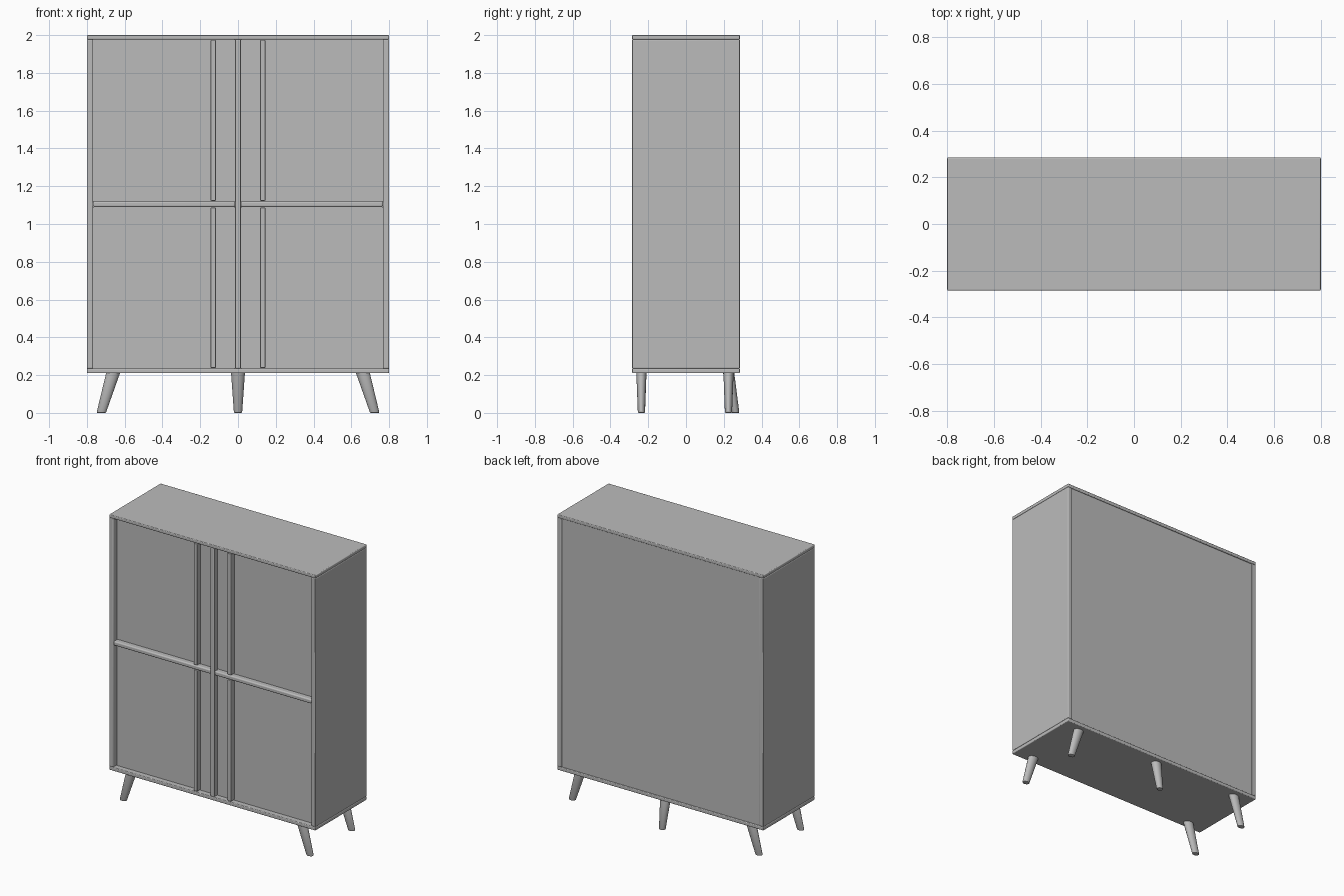
import bpy
import bmesh
import math
from mathutils import Matrix, Vector

cube = bpy.data.objects.get("Cube")
if cube:
    bpy.data.objects.remove(cube, do_unlink=True)

GREY = (0.5, 0.5, 0.5, 1.0)
mat = bpy.data.materials.new("plain grey")
mat.use_nodes = True
mat.diffuse_color = GREY
mat.node_tree.nodes["Principled BSDF"].inputs["Base Color"].default_value = GREY

# Overall cabinet limits
W, FRONT, BACK = 0.8, -0.285, 0.285
Z_LOW, Z_FLOOR, Z_ROOF, Z_TOP = 0.21, 0.235, 1.977, 2.0
SIDE, DIV = 0.033, 0.015
RAIL_LOW, RAIL_TOP = 1.09, 1.12
DOOR = FRONT + 0.038


def finish(name, bm, bevel=0.0):
    mesh = bpy.data.meshes.new(name)
    bm.to_mesh(mesh)
    bm.free()
    obj = bpy.data.objects.new(name, mesh)
    bpy.context.collection.objects.link(obj)
    mesh.materials.append(mat)
    if bevel:
        mod = obj.modifiers.new("soft edges", "BEVEL")
        mod.width, mod.segments = bevel, 3
    bpy.ops.object.select_all(action="DESELECT")
    obj.select_set(True)
    bpy.context.view_layer.objects.active = obj
    bpy.ops.object.shade_smooth_by_angle(angle=math.radians(35))
    return obj


def box(name, x, y, z, bevel=0.0):
    """Box between pairs of limits on each axis."""
    lows, highs = zip(x, y, z)
    centre = (Vector(lows) + Vector(highs)) / 2
    size = Vector(highs) - Vector(lows)
    bm = bmesh.new()
    bmesh.ops.create_cube(bm, size=1,
                          matrix=Matrix.Translation(centre) @ Matrix.Diagonal(size.to_4d()))
    return finish(name, bm, bevel)


def leg(name, top, foot, top_radii, foot_radii):
    """Tapered oval leg leaning from its top centre to its foot centre."""
    bm = bmesh.new()
    bmesh.ops.create_cone(bm, cap_ends=True, segments=24, radius1=1, radius2=1, depth=1)
    for v in bm.verts:
        upper = v.co.z > 0
        c, r = (top, top_radii) if upper else (foot, foot_radii)
        v.co = (c[0] + v.co.x * r[0], c[1] + v.co.y * r[1], Z_LOW + 0.005 if upper else 0)
    rim = [e for e in bm.edges if all(v.co.z == 0 for v in e.verts)]
    bmesh.ops.bevel(bm, geom=rim, offset=0.004, segments=2, affect="EDGES", profile=0.5)
    return finish(name, bm)


# Carcass
box("top_panel", (-W, W), (FRONT, BACK), (Z_ROOF, Z_TOP), 0.005)
box("bottom_panel", (-W, W), (FRONT, BACK), (Z_LOW, Z_FLOOR), 0.005)
box("back_panel", (-W + SIDE / 2, W - SIDE / 2), (BACK - 0.025, BACK - 0.008), (Z_FLOOR, Z_ROOF))
box("centre_divider", (-DIV, DIV), (FRONT, BACK - 0.02), (Z_FLOOR, Z_ROOF), 0.005)

for side, s in (("right", -1), ("left", 1)):
    def span(a, b):
        return sorted((s * a, s * b))

    box(side + "_side_panel", span(W - SIDE, W), (FRONT, BACK), (Z_FLOOR, Z_ROOF), 0.005)
    box(side + "_shelf", span(DIV, W - SIDE), (FRONT, BACK - 0.02), (RAIL_LOW, RAIL_TOP), 0.008)

    # Doors with upright pull strips
    for level, z in (("lower", (Z_FLOOR, RAIL_LOW)), ("upper", (RAIL_TOP, Z_ROOF))):
        gap = (z[0] + 0.003, z[1] - 0.003)
        box(f"{level}_{side}_door", span(DIV, W - SIDE), (DOOR, DOOR + 0.02), z)
        box(f"{level}_{side}_pull_strip", span(0.117, 0.145), (FRONT + 0.001, DOOR + 0.01), gap, 0.004)

    # Corner legs splayed sideways
    for end, y in (("front", -0.236), ("back", 0.225)):
        leg(f"{end}_{side}_leg", (s * 0.66, y), (s * 0.723, y), (0.037, 0.027), (0.025, 0.019))

# Middle leg leans to the back
leg("back_middle_leg", (0, 0.225), (0, 0.262), (0.037, 0.03), (0.022, 0.02))
